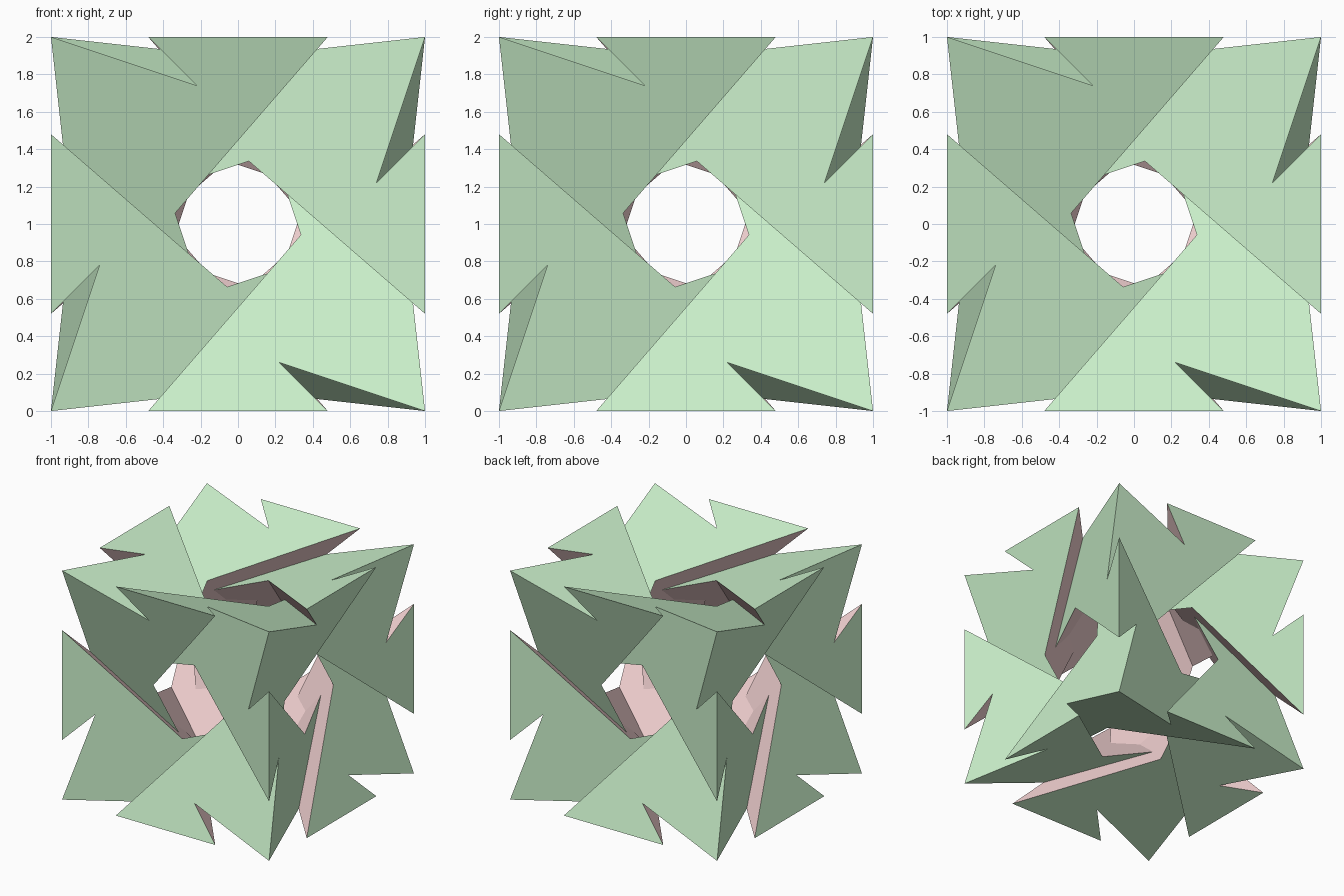
import bpy, bmesh
from itertools import permutations, product
from mathutils import Matrix, Vector

if "Cube" in bpy.data.objects:
    bpy.data.objects.remove(bpy.data.objects["Cube"])


def meet(*planes):
    """Point where three planes (normal, distance) cross."""
    return Matrix([p[0] for p in planes]).inverted() @ Vector([p[1] for p in planes])


def half_turn(p):      # about the front-top edge axis
    return Vector((-p[0], -p[2], -p[1]))


def corner_turn(p):    # third of a turn about the front-left-top corner
    return Vector((-p[2], p[0], -p[1]))


def side_turn(p):      # half turn about the right-top edge axis
    return Vector((p[2], -p[1], p[0]))


# Generating planes: outer faces hinge on cube edges, inner faces line the tunnels
front = ((0, -3, -1), 2)
top = ((0, 1, 3), 2)
left_top = ((1, 0, 3), 2)
inner = ((5, -3, 4), 4.6)
inner_side = ((4, 3, 5), 4.6)
inner_corner = ((3, -4, 5), 4.6)

# Key points
corner = Vector((-1, -1, 1))
notch = meet(front, left_top, inner)
edge_pt = meet(front, top, inner)
hole_top = meet(top, inner, inner_side)
deep = meet(left_top, inner, inner_corner)
core = Vector((1, -1, 1)) * (4.6 / 12)

hole_front = half_turn(hole_top)
deep_front = corner_turn(corner_turn(deep))
deep_side = side_turn(half_turn(deep_front))

# One outer and one inner seven-sided face
outer_face = [corner, notch, edge_pt, half_turn(edge_pt), hole_front,
              deep_front, corner_turn(corner_turn(notch))]
inner_face = [core, deep_side, side_turn(hole_top), hole_top, edge_pt, notch, deep]

# The 24 rotations of the cube
rotations = []
for perm in permutations(range(3)):
    for signs in product((1, -1), repeat=3):
        m = Matrix([[signs[r] if c == perm[r] else 0 for c in range(3)] for r in range(3)])
        if m.determinant() > 0:
            rotations.append(m)

# Copy both faces round the cube, outer ones facing out and inner ones facing in
bm = bmesh.new()
for m in rotations:
    for slot, (pts, way) in enumerate(((outer_face, 1), (inner_face, -1))):
        f = bm.faces.new([bm.verts.new(m @ p) for p in pts])
        f.material_index = slot
        f.normal_update()
        if f.normal.dot(f.verts[0].co) * way < 0:
            f.normal_flip()
bmesh.ops.remove_doubles(bm, verts=bm.verts[:], dist=1e-4)
bmesh.ops.translate(bm, verts=bm.verts[:], vec=(0, 0, 1))

mesh = bpy.data.meshes.new("pierced_star_cube")
bm.to_mesh(mesh)
bm.free()
for name, colour in (("outer_green", (0.6, 0.88, 0.6, 1)), ("inner_pink", (0.92, 0.66, 0.66, 1))):
    mat = bpy.data.materials.new(name)
    mat.diffuse_color = colour
    mat.use_nodes = True
    mat.node_tree.nodes["Principled BSDF"].inputs["Base Color"].default_value = mat.diffuse_color
    mesh.materials.append(mat)
obj = bpy.data.objects.new("pierced_star_cube", mesh)
bpy.context.collection.objects.link(obj)
